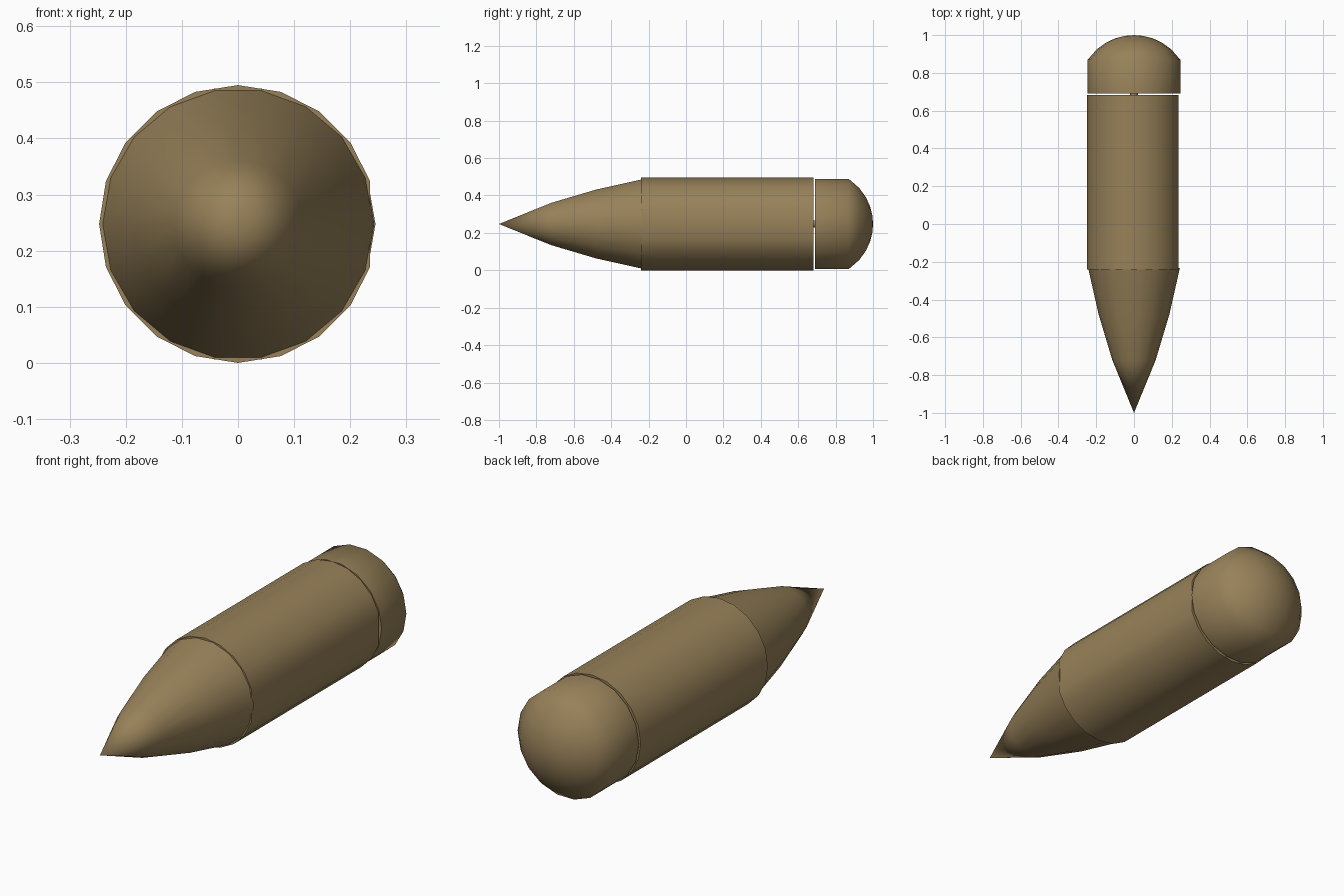
import bpy, bmesh
from math import sin, cos, pi, sqrt

if "Cube" in bpy.data.objects:
    bpy.data.objects.remove(bpy.data.objects["Cube"])

CENTRE_Z = 0.2475

brass = bpy.data.materials.new("dull_brass")
brass.diffuse_color = (0.31, 0.22, 0.10, 1)
brass.use_nodes = True
brass.node_tree.nodes["Principled BSDF"].inputs["Base Color"].default_value = brass.diffuse_color


def lathe(name, profile, sides, skip=()):
    """Spin (y, radius) rings about the long axis; radius 0 makes a point."""
    bm = bmesh.new()
    angles = [2 * pi * k / sides for k in range(sides) if k not in skip]
    n = len(angles)
    rings = []
    for y, r in profile:
        if r == 0:
            rings.append([bm.verts.new((0, y, CENTRE_Z))])
        else:
            rings.append([bm.verts.new((r * cos(a), y, CENTRE_Z + r * sin(a))) for a in angles])
    for a, b in zip(rings, rings[1:]):
        for i in range(n):
            j = (i + 1) % n
            if len(a) == 1:
                bm.faces.new((a[0], b[i], b[j]))
            elif len(b) == 1:
                bm.faces.new((a[i], a[j], b[0]))
            else:
                bm.faces.new((a[i], a[j], b[j], b[i]))
    # close the open ends
    for ring in (rings[0], rings[-1]):
        if len(ring) > 1:
            bm.faces.new(ring)
    bmesh.ops.recalc_face_normals(bm, faces=bm.faces)
    mesh = bpy.data.meshes.new(name)
    bm.to_mesh(mesh)
    bm.free()
    mesh.materials.append(brass)
    ob = bpy.data.objects.new(name, mesh)
    bpy.context.collection.objects.link(ob)
    bpy.ops.object.select_all(action='DESELECT')
    ob.select_set(True)
    bpy.context.view_layer.objects.active = ob
    bpy.ops.object.shade_smooth_by_angle(angle=0.75)
    return ob


# pointed nose
lathe("nose", [(-1.0, 0), (-0.72, 0.115), (-0.48, 0.187), (-0.232, 0.243)], 18)

# straight casing, flattened slightly along its right side
lathe("casing", [(-0.24, 0.2475), (0.682, 0.2475)], 20, skip=(0,))

# short pin bridging the narrow seam
lathe("seam_pin", [(0.67, 0.02), (0.70, 0.02)], 10)

# rounded end cap: straight band, then a shallow spherical dome
R_CAP, Y_DOME = 0.245, 0.87
h = 1.0 - Y_DOME
R = (R_CAP ** 2 + h * h) / (2 * h)
cap = [(0.691, R_CAP)]
for k in range(6):
    r = R_CAP * (1 - k / 5)
    cap.append((1.0 - R + sqrt(R * R - r * r), r if k < 5 else 0))
lathe("end_cap", cap, 18)
